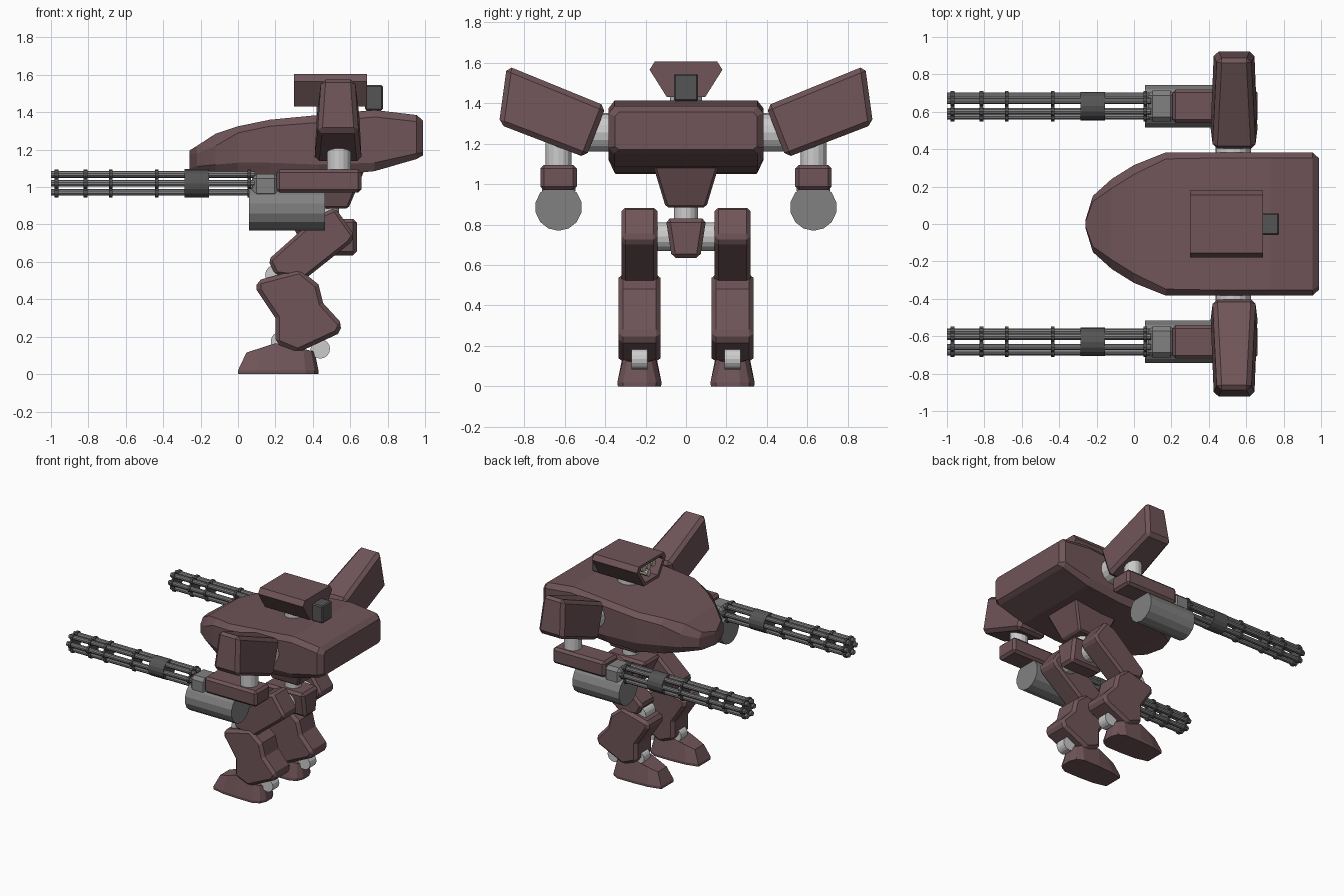
import bpy, bmesh, math
from mathutils import Vector

if "Cube" in bpy.data.objects:
    bpy.data.objects.remove(bpy.data.objects["Cube"])


def material(name, r, g, b):
    m = bpy.data.materials.new(name)
    m.diffuse_color = (r, g, b, 1)
    m.use_nodes = True
    m.node_tree.nodes["Principled BSDF"].inputs["Base Color"].default_value = m.diffuse_color
    return m


ARMOUR = material("armour", 0.16, 0.09, 0.098)
STEEL = material("steel", 0.22, 0.22, 0.22)
DARK = material("dark_steel", 0.09, 0.09, 0.09)
LAMP = material("lamp", 0.55, 0.47, 0.38)


def finish(bm, name, mat, bevel=0):
    bmesh.ops.recalc_face_normals(bm, faces=bm.faces)
    me = bpy.data.meshes.new(name)
    bm.to_mesh(me)
    bm.free()
    ob = bpy.data.objects.new(name, me)
    bpy.context.collection.objects.link(ob)
    if mat:
        me.materials.append(mat)
    if bevel:
        mod = ob.modifiers.new("chamfer", 'BEVEL')
        mod.width, mod.segments = bevel, 1
        mod.limit_method, mod.angle_limit = 'ANGLE', math.radians(40)
    return ob


def loft(name, rings, mat=ARMOUR, bevel=0):
    """Skin equal-length rings of points and cap both ends."""
    bm = bmesh.new()
    vs = [[bm.verts.new(p) for p in r] for r in rings]
    n = len(vs[0])
    for a, b in zip(vs, vs[1:]):
        for i in range(n):
            j = (i + 1) % n
            bm.faces.new((a[i], a[j], b[j], b[i]))
    bm.faces.new(vs[0])
    bm.faces.new(vs[-1])
    return finish(bm, name, mat, bevel)


def prism(name, profile, y0, y1, mat=ARMOUR, bevel=0.015):
    """Extrude an xz profile between two y values."""
    return loft(name, [[(x, y, z) for x, z in profile] for y in (y0, y1)], mat, bevel)


def frustum(name, low, high, mat=ARMOUR, bevel=0.012):
    """Box with different rectangles at both ends: (x0, x1, y0, y1, z)."""
    rings = [[(x0, y0, z), (x1, y0, z), (x1, y1, z), (x0, y1, z)]
             for x0, x1, y0, y1, z in (low, high)]
    return loft(name, rings, mat, bevel)


def add_rod(bm, a, b, r, n):
    a, b = Vector(a), Vector(b)
    d = b - a
    mat = d.to_track_quat('Z', 'Y').to_matrix().to_4x4()
    mat.translation = (a + b) / 2
    bmesh.ops.create_cone(bm, cap_ends=True, segments=n, radius1=r, radius2=r,
                          depth=d.length, matrix=mat)


def rod(name, a, b, r, mat=None, n=16):
    bm = bmesh.new()
    add_rod(bm, a, b, r, n)
    return finish(bm, name, mat)


# Hull: octagonal cross-sections along x (x, half width, bottom, low edge, high edge, top, inset)
stations = [(-0.26, 0.02, 1.09, 1.10, 1.18, 1.195, 0.01),
            (-0.22, 0.15, 1.08, 1.11, 1.18, 1.22, 0.03),
            (-0.12, 0.24, 1.065, 1.12, 1.22, 1.285, 0.05),
            (0.00, 0.315, 1.05, 1.13, 1.29, 1.325, 0.05),
            (0.17, 0.383, 1.05, 1.13, 1.325, 1.36, 0.035),
            (0.43, 0.383, 1.055, 1.12, 1.345, 1.385, 0.03),
            (0.73, 0.383, 1.085, 1.13, 1.375, 1.412, 0.03),
            (0.955, 0.383, 1.15, 1.18, 1.35, 1.385, 0.03),
            (0.99, 0.35, 1.17, 1.185, 1.335, 1.355, 0.02)]
loft("hull", [[(x, w - i, b), (x, w, l), (x, w, h), (x, w - i, t),
               (x, i - w, t), (x, -w, h), (x, -w, l), (x, i - w, b)]
              for x, w, b, l, h, t, i in stations])

# Head pod with recessed front
rx = [(-0.095, 1.43), (0.095, 1.43), (0.18, 1.565), (0.155, 1.605), (-0.155, 1.605), (-0.18, 1.565)]
inner = [(y * 0.8, 1.525 + (z - 1.525) * 0.75) for y, z in rx]
loft("head_pod", [[(x, y, z) for y, z in ring] for x, ring in
                  ((0.42, inner), (0.30, inner), (0.30, rx), (0.69, rx))])
for y, z in ((-0.06, 1.55), (0.06, 1.55), (0, 1.55), (0, 1.495)):
    rod("head_lamp", (0.32, y, z), (0.43, y, z), 0.027, LAMP, 10)
frustum("head_rear_box", (0.68, 0.775, -0.06, 0.06, 1.41), (0.68, 0.775, -0.06, 0.06, 1.545), DARK, 0.008)
rod("neck", (0.5, 0, 1.35), (0.5, 0, 1.44), 0.08)

# Waist and hips
frustum("waist", (0.36, 0.59, -0.10, 0.10, 0.885), (0.28, 0.68, -0.165, 0.165, 1.10))
rod("waist_joint", (0.48, 0, 0.80), (0.48, 0, 0.92), 0.06)
frustum("hip_block", (0.36, 0.635, -0.07, 0.07, 0.635), (0.28, 0.635, -0.10, 0.10, 0.83), bevel=0.02)
rod("hip_axle", (0.49, -0.17, 0.74), (0.49, 0.17, 0.74), 0.07)

THIGH = [(0.52, 0.89), (0.625, 0.74), (0.60, 0.70), (0.36, 0.51), (0.20, 0.53), (0.16, 0.61), (0.43, 0.85)]
SHIN = [(0.10, 0.50), (0.33, 0.56), (0.43, 0.48), (0.455, 0.38), (0.56, 0.265), (0.535, 0.215),
        (0.32, 0.115), (0.20, 0.165), (0.20, 0.30), (0.10, 0.45)]
FOOT_LOW = [(0, 0.075), (0.10, 0.10), (0.22, 0.107), (0.36, 0.107), (0.41, 0.08), (0.43, 0.035)]
FOOT_TOP = [(0.045, 0.055, 0.115), (0.12, 0.07, 0.138), (0.20, 0.08, 0.165),
            (0.35, 0.08, 0.135), (0.39, 0.06, 0.125), (0.41, 0.03, 0.12)]

for side, s in (("left", 1), ("right", -1)):
    # Leg
    c = 0.23 * s
    prism(side + "_thigh", THIGH, c - 0.088, c + 0.088, bevel=0.018)
    rod(side + "_knee", (0.20, c - 0.06, 0.53), (0.20, c + 0.06, 0.53), 0.055)
    prism(side + "_shin", SHIN, c - 0.104, c + 0.104, bevel=0.022)
    rod(side + "_ankle_front", (0.225, c - 0.04, 0.175), (0.225, c + 0.04, 0.175), 0.05)
    rod(side + "_ankle_rear", (0.44, c - 0.04, 0.135), (0.44, c + 0.04, 0.135), 0.052)
    low = [(x, y, 0) for x, y in FOOT_LOW]
    loft(side + "_foot", [[(x, c + y, z) for x, y, z in r] + [(x, c - y, z) for x, y, z in reversed(r)]
                          for r in (low, [(x, y + 0.002, 0.02) for x, y, _ in low], FOOT_TOP)])

    # Shoulder
    rod(side + "_shoulder_joint", (0.53, 0.35 * s, 1.255), (0.53, 0.52 * s, 1.255), 0.095)
    m = 0.535
    loft(side + "_shoulder_plate",
         [[(m - t, y0 * s, z0), (m + t, y0 * s, z0), (m + b, y1 * s, z1), (m - b, y1 * s, z1)]
          for t, b, y0, z0, y1, z1 in ((0.115, 0.127, 0.395, 1.385, 0.495, 1.13),
                                       (0.09, 0.11, 0.885, 1.585, 0.925, 1.295))], bevel=0.025)

    # Forearm and ammunition drum
    c = 0.63 * s
    rod(side + "_elbow", (0.54, c, 1.06), (0.54, c, 1.25), 0.065)
    frustum(side + "_forearm", (0.205, 0.66, c - 0.09, c + 0.09, 0.97),
            (0.205, 0.66, c - 0.09, c + 0.09, 1.095), bevel=0.018)
    rod(side + "_ammo_drum", (0.06, c, 0.885), (0.465, c, 0.885), 0.116, STEEL, 14)
    frustum(side + "_gun_mount", (0.075, 0.22, c - 0.083, c + 0.083, 0.94),
            (0.075, 0.22, c - 0.083, c + 0.083, 1.07), STEEL, 0.025)

    # Rotary gun: barrels, clamp rings and sleeve
    ring = [(c + 0.055 * math.cos(k * math.pi / 3), 1.02 + 0.055 * math.sin(k * math.pi / 3))
            for k in range(6)]
    barrels, clamps = bmesh.new(), bmesh.new()
    for y, z in ring:
        add_rod(barrels, (-1.0, y, z), (0.09, y, z), 0.018, 10)
    for x in (-0.97, -0.815, -0.68, -0.435, 0.06):
        add_rod(clamps, (x - 0.009, c, 1.02), (x + 0.009, c, 1.02), 0.055, 12)
        for y, z in ring:
            add_rod(clamps, (x - 0.01, y, z), (x + 0.01, y, z), 0.027, 10)
    finish(barrels, side + "_gun_barrels", STEEL)
    finish(clamps, side + "_gun_clamps", DARK)
    rod(side + "_gun_sleeve", (-0.285, c, 1.02), (-0.155, c, 1.02), 0.076, DARK)
